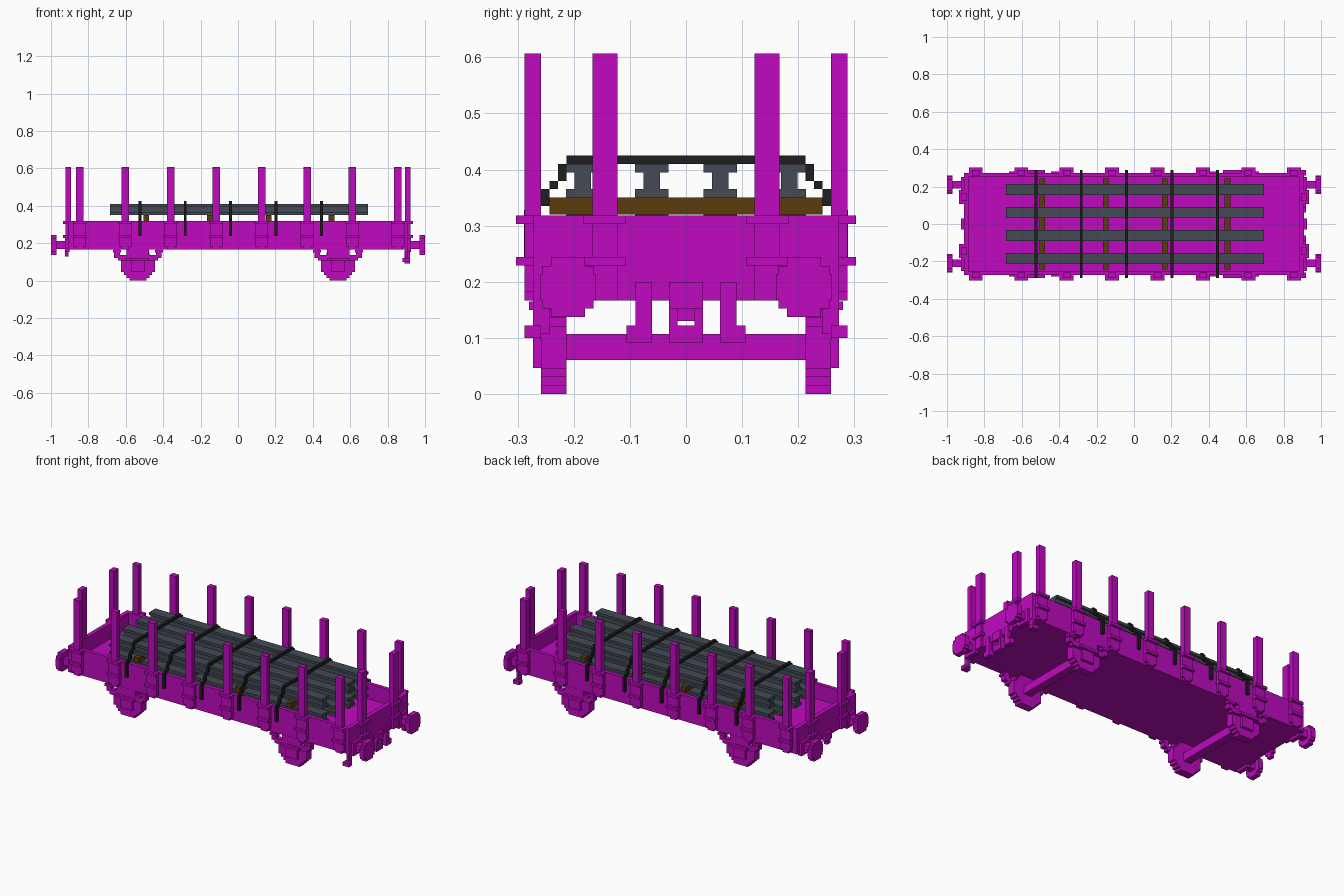
import bpy, bmesh, math

cube = bpy.data.objects.get("Cube")
if cube:
    bpy.data.objects.remove(cube, do_unlink=True)

V = 2 / 132  # step size of the blocky style


def material(name, rgb):
    m = bpy.data.materials.new(name)
    m.use_nodes = True
    m.diffuse_color = (*rgb, 1)
    bsdf = next(n for n in m.node_tree.nodes if n.type == 'BSDF_PRINCIPLED')
    bsdf.inputs["Base Color"].default_value = (*rgb, 1)
    bsdf.inputs["Roughness"].default_value = 0.9
    return m


PURPLE = material("purple_paint", (0.52, 0.003, 0.52))
STEEL = material("grey_steel", (0.056, 0.068, 0.09))
WOOD = material("brown_wood", (0.105, 0.045, 0.004))
BLACK = material("black_strap", (0.013, 0.013, 0.014))


def build(name, boxes, mat):
    """One object from boxes given as (x0, x1, y0, y1, z0, z1)."""
    bm = bmesh.new()
    for x0, x1, y0, y1, z0, z1 in boxes:
        corners = bmesh.ops.create_cube(bm, size=1)["verts"]
        for v in corners:
            v.co.x = x1 if v.co.x > 0 else x0
            v.co.y = y1 if v.co.y > 0 else y0
            v.co.z = z1 if v.co.z > 0 else z0
    mesh = bpy.data.meshes.new(name)
    bm.to_mesh(mesh)
    bm.free()
    mesh.materials.append(mat)
    obj = bpy.data.objects.new(name, mesh)
    bpy.context.collection.objects.link(obj)
    return obj


def flip_x(boxes):
    return [(-b[1], -b[0], *b[2:]) for b in boxes]


def flip_y(boxes):
    return [(*b[:2], -b[3], -b[2], *b[4:]) for b in boxes]


def both_y(boxes):
    return boxes + flip_y(boxes)


def both_x(boxes):
    return boxes + flip_x(boxes)


def disc_rows(radius, centre_z):
    """Half width and height range of each row of a stepped disc."""
    count = round(2 * radius / V)
    for i in range(count):
        z = -radius + (i + 0.5) * V
        half = math.ceil(math.sqrt(max(radius ** 2 - z * z, 0)) / V) * V
        yield half, centre_z + z - V / 2, centre_z + z + V / 2


# Open tray body
build("floor", [(-0.91, 0.91, -0.272, 0.272, 0.167, 0.23)], PURPLE)
build("side_walls", both_y([(-0.91, 0.91, 0.25, 0.272, 0.167, 0.318)]), PURPLE)
build("end_walls", both_x([(0.885, 0.91, -0.25, 0.25, 0.167, 0.318)]), PURPLE)

# Side stakes with their pockets
stakes, pockets = [], []
for i in range(8):
    x = -0.846 + i * 0.243
    stakes.append((x - 0.02, x + 0.02, 0.258, 0.288, 0.167, 0.607))
    for z in (0.303, 0.229):
        pockets.append((x - 0.037, x + 0.037, 0.265, 0.303, z, z + V))
    for side in (-1, 1):
        cx = x + side * 0.027
        pockets.append((cx - 0.007, cx + 0.007, 0.265, 0.288, 0.182, 0.303))
build("side_stakes", both_y(stakes), PURPLE)
build("side_stake_pockets", both_y(pockets), PURPLE)

# End stakes with their pockets
stakes = both_y([(0.893, 0.922, 0.122, 0.167, 0.167, 0.607)])
pockets = both_y([(0.9, 0.935, 0.107, 0.183, z, z + V) for z in (0.303, 0.229)])
build("end_stakes", both_x(stakes), PURPLE)
build("end_stake_pockets", both_x(pockets), PURPLE)

# Buffers
buffers = [(0.9, 0.975, 0.19, 0.23, 0.17, 0.212),
           (0.9, 0.925, 0.17, 0.25, 0.152, 0.228)]
for half, z0, z1 in disc_rows(3.5 * V, 0.19):
    half = min(half, 0.05)
    buffers.append((0.97, 1.0, 0.21 - half, 0.21 + half, z0, z1))
build("buffers", both_x(both_y(buffers)), PURPLE)

# Draw hooks, hoses and corner steps
hook = [(0.905, 0.925, -0.03, 0.03, 0.152, 0.2)]
hook_loop = both_y([(0.89, 0.92, 0.015, 0.03, 0.092, 0.16)])
hook_loop.append((0.89, 0.92, -0.015, 0.015, 0.092, 0.122))
build("draw_hooks", both_x(hook), PURPLE)
build("coupling_loop", hook_loop, PURPLE)
build("coupling_stub", flip_x([(0.905, 0.925, -0.015, 0.015, 0.13, 0.17)]), PURPLE)
build("brake_hoses", both_y([(0.9, 0.92, 0.061, 0.09, 0.092, 0.2),
                             (0.89, 0.92, 0.061, 0.106, 0.092, 0.122)]), PURPLE)
build("corner_steps", both_y([(0.893, 0.908, 0.243, 0.273, 0.107, 0.17),
                              (0.88, 0.92, 0.258, 0.288, 0.1, 0.122)]), PURPLE)

# Wheels, axles, springs and axle boxes
wheels, axles, springs, axle_boxes = [], [], [], []
for x in (-0.535, 0.535):
    for half, z0, z1 in disc_rows(5.5 * V, 5.5 * V):
        wheels.append((x - half, x + half, 0.213, 0.258, z0, z1))
    axles.append((x - 0.023, x + 0.023, -0.22, 0.22, 0.061, 0.107))
    axle_boxes.append((x - 0.038, x + 0.038, 0.25, 0.273, 0.046, 0.122))
    axle_boxes.append((x - 0.06, x + 0.06, 0.243, 0.273, 0.107, 0.17))
    springs.append((x - 0.106, x + 0.106, 0.243, 0.273, 0.107, 0.137))
    springs.append((x - 0.06, x + 0.06, 0.258, 0.288, 0.107, 0.122))
    for side in (-1, 1):
        cx = x + side * 0.112
        springs.append((cx - 0.015, cx + 0.015, 0.243, 0.273, 0.122, 0.17))
        springs.append((cx - 0.022, cx + 0.022, 0.25, 0.28, 0.15, 0.165))
build("wheels", both_y(wheels), PURPLE)
build("axles", axles, PURPLE)
build("springs", both_y(springs), PURPLE)
build("axle_boxes", both_y(axle_boxes), PURPLE)

# Load: two layers of I-beams on wooden bearers
beams, bearers = [], []
for base in (0.23, 0.32):
    for x in (-0.49, -0.152, 0.165, 0.5):
        bearers.append((x - 0.015, x + 0.015, -0.243, 0.243, base, base + 0.03))
    low, high = base + 0.03, base + 0.09
    for y in (0.061, 0.184):
        beams.append((-0.685, 0.695, y - 0.03, y + 0.03, low, low + V))
        beams.append((-0.685, 0.695, y - 0.015, y + 0.015, low + V, high - V))
        beams.append((-0.685, 0.695, y - 0.03, y + 0.03, high - V, high))
build("wooden_bearers", bearers, WOOD)
build("steel_beams", both_y(beams), STEEL)

# Lashing straps stepping down over the load and the wall
straps = []
for i in range(5):
    x0 = -0.532 + i * 0.2425
    x1 = x0 + V
    straps.append((x0, x1, -0.213, 0.213, 0.41, 0.425))
    for step, (z0, z1) in enumerate([(0.38, 0.41), (0.365, 0.38), (0.335, 0.365),
                                     (0.32, 0.335), (0.24, 0.328)]):
        y = 0.213 + step * V
        straps += both_y([(x0, x1, y, y + V, z0, z1)])
build("lashing_straps", straps, BLACK)
